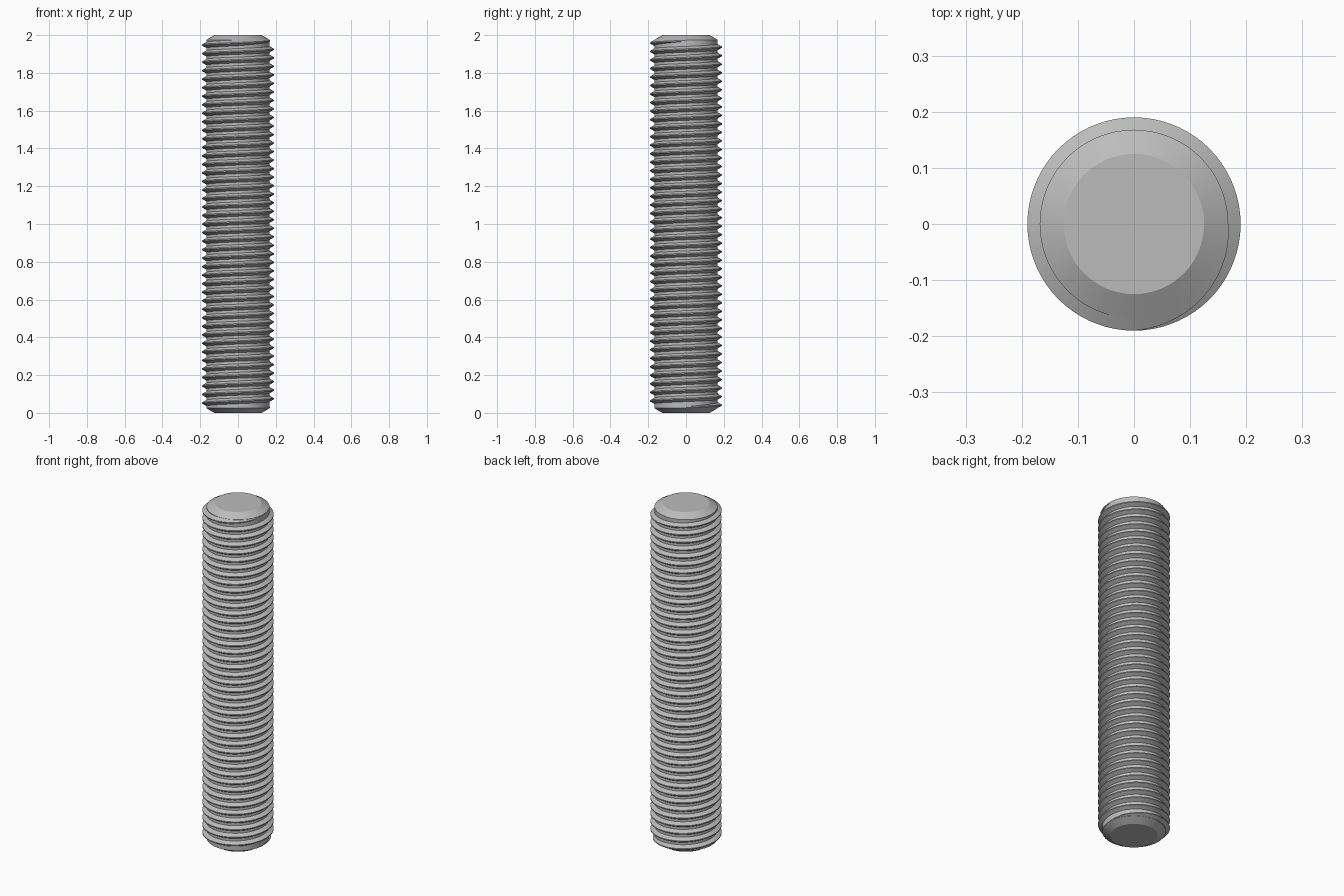
import bpy
import bmesh
import math

cube = bpy.data.objects.get("Cube")
if cube:
    bpy.data.objects.remove(cube, do_unlink=True)

LENGTH = 2.0
CORE_R, CREST_R, TIP_R = 0.168, 0.19, 0.125
CHAMFER = 0.025
SEGMENTS = 72
TURNS = 43
START_Z = 0.03
PITCH = (LENGTH - 2 * START_Z) / TURNS

# Plain steel
steel = bpy.data.materials.new("steel_grey")
steel.use_nodes = True
colour = (0.5, 0.5, 0.5, 1.0)
steel.diffuse_color = colour
steel.node_tree.nodes["Principled BSDF"].inputs["Base Color"].default_value = colour


def ring_point(radius, angle, z):
    return (radius * math.cos(angle), radius * math.sin(angle), z)


def finish(bm, name, sharp_angle):
    bmesh.ops.recalc_face_normals(bm, faces=bm.faces)
    mesh = bpy.data.meshes.new(name)
    bm.to_mesh(mesh)
    bm.free()
    mesh.materials.append(steel)
    obj = bpy.data.objects.new(name, mesh)
    bpy.context.collection.objects.link(obj)
    bpy.ops.object.select_all(action="DESELECT")
    obj.select_set(True)
    bpy.context.view_layer.objects.active = obj
    bpy.ops.object.shade_smooth_by_angle(angle=math.radians(sharp_angle))
    return obj


# Core rod with chamfered ends
bm = bmesh.new()
profile = [(TIP_R, 0), (CORE_R, CHAMFER), (CORE_R, LENGTH - CHAMFER), (TIP_R, LENGTH)]
rings = [[bm.verts.new(ring_point(r, math.tau * i / SEGMENTS, z)) for i in range(SEGMENTS)]
         for r, z in profile]
for low, high in zip(rings, rings[1:]):
    for i in range(SEGMENTS):
        j = (i + 1) % SEGMENTS
        bm.faces.new((low[i], low[j], high[j], high[i]))
bm.faces.new(rings[0])
bm.faces.new(rings[-1])
finish(bm, "core_rod", 25)

# Right-handed helical thread, running out over a quarter turn at each end
bm = bmesh.new()
depth = CREST_R - CORE_R
crest_half = PITCH / 16
flank = depth * math.tan(math.radians(30))
steps = TURNS * SEGMENTS
runout = SEGMENTS / 4
sections = []
for i in range(steps + 1):
    angle = math.tau * i / SEGMENTS
    z = START_Z + PITCH * i / SEGMENTS
    grow = max(0.02, min(1.0, i / runout, (steps - i) / runout))
    root_half = crest_half + flank * grow
    crest = CORE_R + depth * grow
    inner = CORE_R - 0.003
    section = [(inner, -root_half), (CORE_R, -root_half), (crest, -crest_half),
               (crest, crest_half), (CORE_R, root_half), (inner, root_half)]
    sections.append([bm.verts.new(ring_point(r, angle, z + dz)) for r, dz in section])
for a, b in zip(sections, sections[1:]):
    for k in range(len(a)):
        n = (k + 1) % len(a)
        bm.faces.new((a[k], a[n], b[n], b[k]))
bm.faces.new(sections[0])
bm.faces.new(sections[-1])
finish(bm, "helical_thread", 30)
